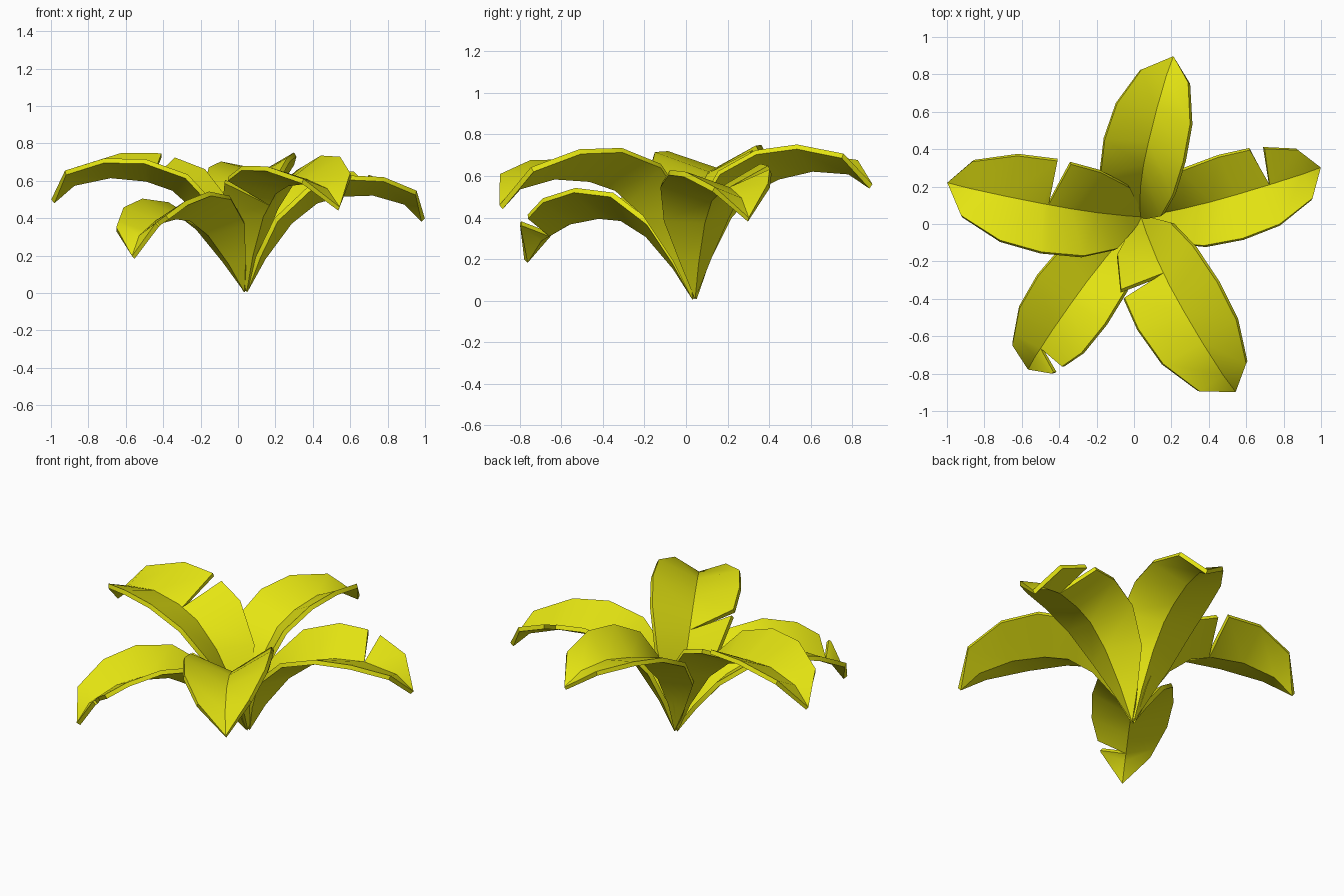
import bpy, bmesh, math
from mathutils import Vector

if "Cube" in bpy.data.objects:
    bpy.data.objects.remove(bpy.data.objects["Cube"])

yellow = bpy.data.materials.new("leaf_yellow")
yellow.diffuse_color = (0.78, 0.78, 0.006, 1)
yellow.use_nodes = True
yellow.node_tree.nodes["Principled BSDF"].inputs["Base Color"].default_value = yellow.diffuse_color

# Shared leaf shape in a base-to-tip frame: (along, height) of the midrib,
# and (along, height, half width) of the raised outer edge, unit length
MID = [(0, 0), (.147, .123), (.34, .244), (.505, .293), (.637, .28),
       (.80, .223), (.945, .116), (1, 0)]
EDGE = [(0, 0, 0), (.105, .15, .068), (.235, .306, .15), (.437, .40, .203),
        (.642, .384, .22), (.823, .304, .205), (.978, .166, .132), (1, 0, 0)]
BASE = Vector((0.04, 0.04, 0.012))


def sample(table, k):
    i = min(int(k), len(table) - 2)
    f = k - i
    return [a + (b - a) * f for a, b in zip(table[i], table[i + 1])]


def leaf(name, tip, roll, notch=None):
    """notch = (side, midrib station, edge station, half gap); side 1 is right."""
    chord = Vector(tip) - BASE
    size = chord.length
    d = chord.normalized()
    right = d.cross(Vector((0, 0, 1))).normalized()
    up = right.cross(d)
    c, s = math.cos(math.radians(roll)), math.sin(math.radians(roll))
    lat, nrm = right * c + up * s, up * c - right * s

    def place(a, h, w=0):
        return BASE + (d * a + nrm * h + lat * w) * size

    bm = bmesh.new()
    cache = {}

    def vert(p):
        key = tuple(round(v, 4) for v in p)
        if key not in cache:
            cache[key] = bm.verts.new(p)
        return cache[key]

    stations = set(range(len(MID)))
    if notch:
        stations.add(notch[1])
    stations = sorted(stations)
    for side in (-1, 1):
        # Each strip is a run of (midrib station, edge station) rows
        if notch and notch[0] == side:
            _, k, e, g = notch
            strips = [[(i, min(i, e - g)) for i in stations if i < k] + [(k, e - g)],
                      [(k, e + g)] + [(i, max(i, e + g)) for i in stations if i > k]]
        else:
            strips = [[(i, i) for i in stations]]
        for rows in strips:
            for (m0, e0), (m1, e1) in zip(rows, rows[1:]):
                pts = []
                for tab, k in ((MID, m0), (MID, m1), (EDGE, e1), (EDGE, e0)):
                    q = sample(tab, k)
                    v = vert(place(q[0], q[1], side * q[2] if len(q) > 2 else 0))
                    if v not in pts:
                        pts.append(v)
                if len(pts) > 2:
                    bm.faces.new(pts if side < 0 else pts[::-1])
    bmesh.ops.recalc_face_normals(bm, faces=bm.faces)
    if sum((f.normal.dot(nrm) for f in bm.faces)) < 0:
        bmesh.ops.reverse_faces(bm, faces=bm.faces)
    mesh = bpy.data.meshes.new(name)
    bm.to_mesh(mesh)
    bm.free()
    mesh.materials.append(yellow)
    ob = bpy.data.objects.new(name, mesh)
    bpy.context.collection.objects.link(ob)
    # Leaf thickness
    solid = ob.modifiers.new("thickness", 'SOLIDIFY')
    solid.thickness = 0.026
    solid.offset = 0
    bpy.ops.object.select_all(action='DESELECT')
    bpy.context.view_layer.objects.active = ob
    ob.select_set(True)
    bpy.ops.object.modifier_apply(modifier=solid.name)
    for v in ob.data.vertices:
        v.co.z = max(v.co.z, 0)
    bpy.ops.object.shade_smooth_by_angle(angle=math.radians(30))


leaf("back_leaf", (0.21, 0.89, 0.55), 8)
leaf("left_leaf", (-0.99, 0.22, 0.49), 4, (1, 3.8, 3.9, 0.16))
leaf("right_leaf", (0.99, 0.30, 0.39), -4, (-1, 5, 5, 0.18))
leaf("front_left_leaf", (-0.56, -0.77, 0.19), -5, (-1, 5.7, 5.8, 0.14))
leaf("front_right_leaf", (0.54, -0.89, 0.45), -7, (1, 2.5, 3.1, 0.1))
